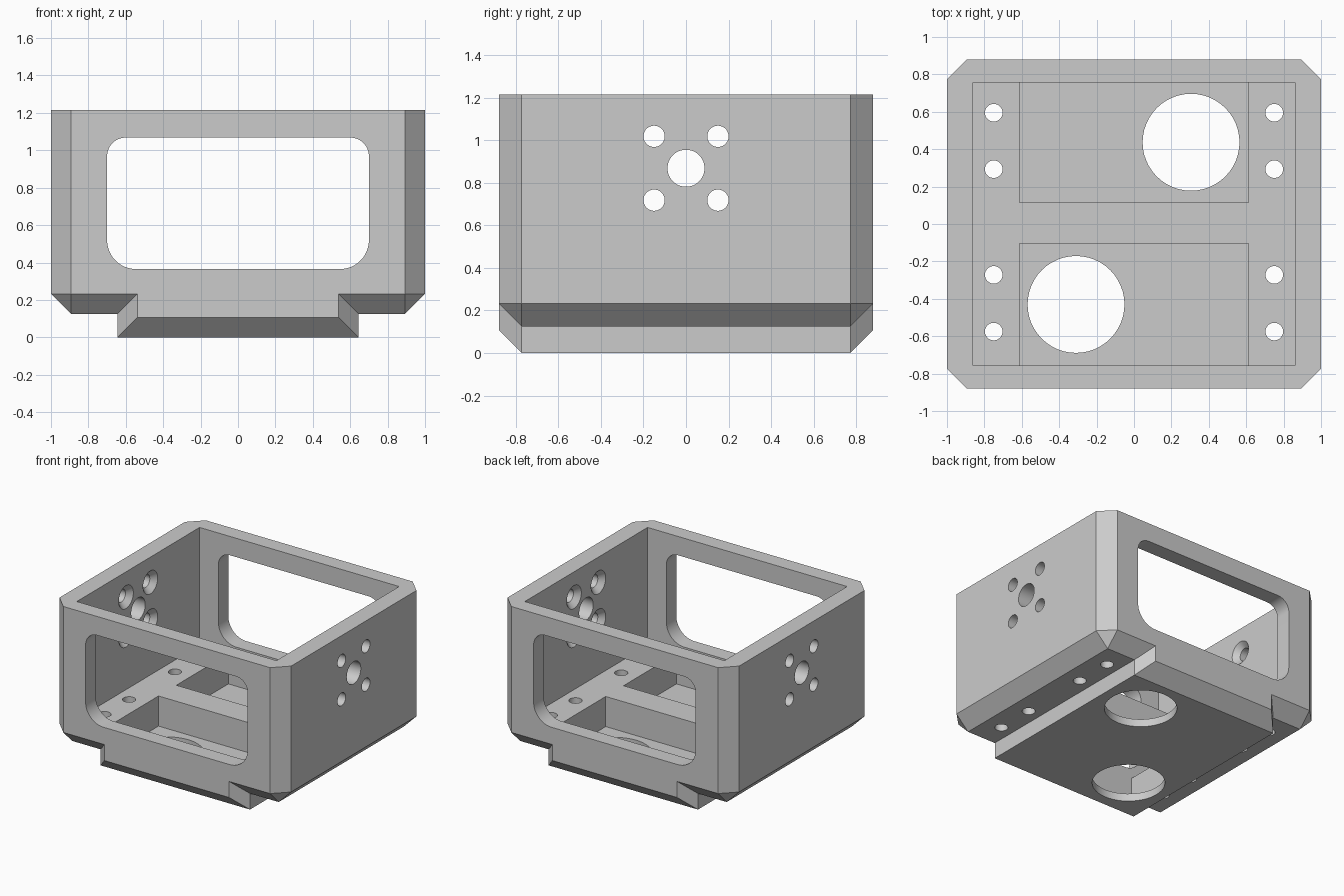
import bpy
import bmesh
import math
from mathutils import Matrix, Vector

if "Cube" in bpy.data.objects:
    bpy.data.objects.remove(bpy.data.objects["Cube"], do_unlink=True)

grey = bpy.data.materials.new("machined grey")
grey.use_nodes = True
grey.diffuse_color = (0.6, 0.6, 0.6, 1)
grey.node_tree.nodes["Principled BSDF"].inputs["Base Color"].default_value = (0.6, 0.6, 0.6, 1)

HX, HY, TOP = 1.0, 0.88, 1.215      # outer half sizes and height
IX, IY = 0.862, 0.757               # inner half sizes
CH = 0.107                          # chamfer
BX = 0.645                          # half width of the lower base block
SIDE, FLOOR, POCKET = 0.125, 0.295, 0.06


def add_object(name, bm):
    mesh = bpy.data.meshes.new(name)
    bmesh.ops.recalc_face_normals(bm, faces=bm.faces)
    bm.to_mesh(mesh)
    bm.free()
    obj = bpy.data.objects.new(name, mesh)
    mesh.materials.append(grey)
    bpy.context.collection.objects.link(obj)
    return obj


def hull(name, points):
    bm = bmesh.new()
    for p in points:
        bm.verts.new(p)
    res = bmesh.ops.convex_hull(bm, input=bm.verts)
    junk = {v for v in res["geom_interior"] if isinstance(v, bmesh.types.BMVert)}
    bmesh.ops.delete(bm, geom=list(junk), context="VERTS")
    bmesh.ops.dissolve_limit(bm, angle_limit=0.01, verts=bm.verts, edges=bm.edges)
    return add_object(name, bm)


def box(name, x, y0, y1, z0, z1):
    return hull(name, [(sx * x, y, z) for sx in (-1, 1) for y in (y0, y1) for z in (z0, z1)])


def drill(name, a, b, r1, r2=None):
    """Cylinder or cone from point a to point b."""
    a, b = Vector(a), Vector(b)
    turn = (b - a).to_track_quat("Z", "Y").to_matrix().to_4x4()
    bm = bmesh.new()
    bmesh.ops.create_cone(bm, cap_ends=True, segments=48, radius1=r1,
                          radius2=r1 if r2 is None else r2, depth=(b - a).length,
                          matrix=Matrix.Translation((a + b) / 2) @ turn)
    return add_object(name, bm)


def combine(target, other, operation):
    mod = target.modifiers.new("combine", "BOOLEAN")
    mod.object, mod.operation, mod.solver = other, operation, "EXACT"
    bpy.context.view_layer.objects.active = target
    bpy.ops.object.modifier_apply(modifier=mod.name)
    bpy.data.objects.remove(other, do_unlink=True)


def corners(x, y, z):
    return [(sx * x, sy * y, z) for sx in (-1, 1) for sy in (-1, 1)]


def octagon(x, y, z):
    return corners(x, y - CH, z) + corners(x - CH, y, z)


# Chamfered body and the narrower block under it
body = hull("housing", octagon(HX, HY, TOP) + octagon(HX, HY, SIDE + CH)
            + corners(HX - CH, HY - CH, SIDE))
base = hull("base_block", octagon(BX, HY, 0.27) + corners(BX - CH, HY, CH)
            + corners(BX, HY - CH, 0))
combine(body, base, "UNION")

# Open cavity and the two floor pockets
combine(body, box("cavity", IX, -IY, IY, FLOOR, TOP + 0.2), "DIFFERENCE")
combine(body, box("rear_pocket", 0.613, 0.115, IY, POCKET, 0.4), "DIFFERENCE")
combine(body, box("front_pocket", 0.613, -IY, -0.105, POCKET, 0.4), "DIFFERENCE")

# Rounded window through front and back
outline = []
for sx in (-1, 1):
    for r, z, sz in ((0.1, 1.068, 1), (0.155, 0.365, -1)):
        for i in range(13):
            t = math.pi / 2 * i / 12
            outline.append((sx * (0.7 - r + r * math.cos(t)), z + sz * (r * math.sin(t) - r)))
combine(body, hull("window", [(x, y, z) for x, z in outline for y in (-1, 1)]), "DIFFERENCE")

# Large round openings in the pocket floors
for x, y in ((0.305, 0.437), (-0.31, -0.43)):
    combine(body, drill("floor_opening", (x, y, -0.1), (x, y, 0.2), 0.259), "DIFFERENCE")

for s in (-1, 1):
    # Mounting holes along the side ledges
    for y in (0.595, 0.293, -0.272, -0.575):
        combine(body, drill("ledge_hole", (s * 0.75, y, 0), (s * 0.75, y, 0.5), 0.047), "DIFFERENCE")
    # Shaft hole with four screw holes, countersunk on the inside
    combine(body, drill("shaft_hole", (s * 0.7, 0, 0.868), (s * 1.1, 0, 0.868), 0.087), "DIFFERENCE")
    for y in (-0.15, 0.15):
        for z in (0.718, 1.018):
            combine(body, drill("screw_hole", (s * 0.7, y, z), (s * 1.1, y, z), 0.05), "DIFFERENCE")
            combine(body, drill("countersink", (s * 0.852, y, z), (s * 0.907, y, z), 0.1, 0.045),
                    "DIFFERENCE")

# Smooth the round walls, keep machined edges crisp
bpy.ops.object.select_all(action="DESELECT")
body.select_set(True)
bpy.context.view_layer.objects.active = body
bpy.ops.object.shade_smooth_by_angle(angle=math.radians(25))
